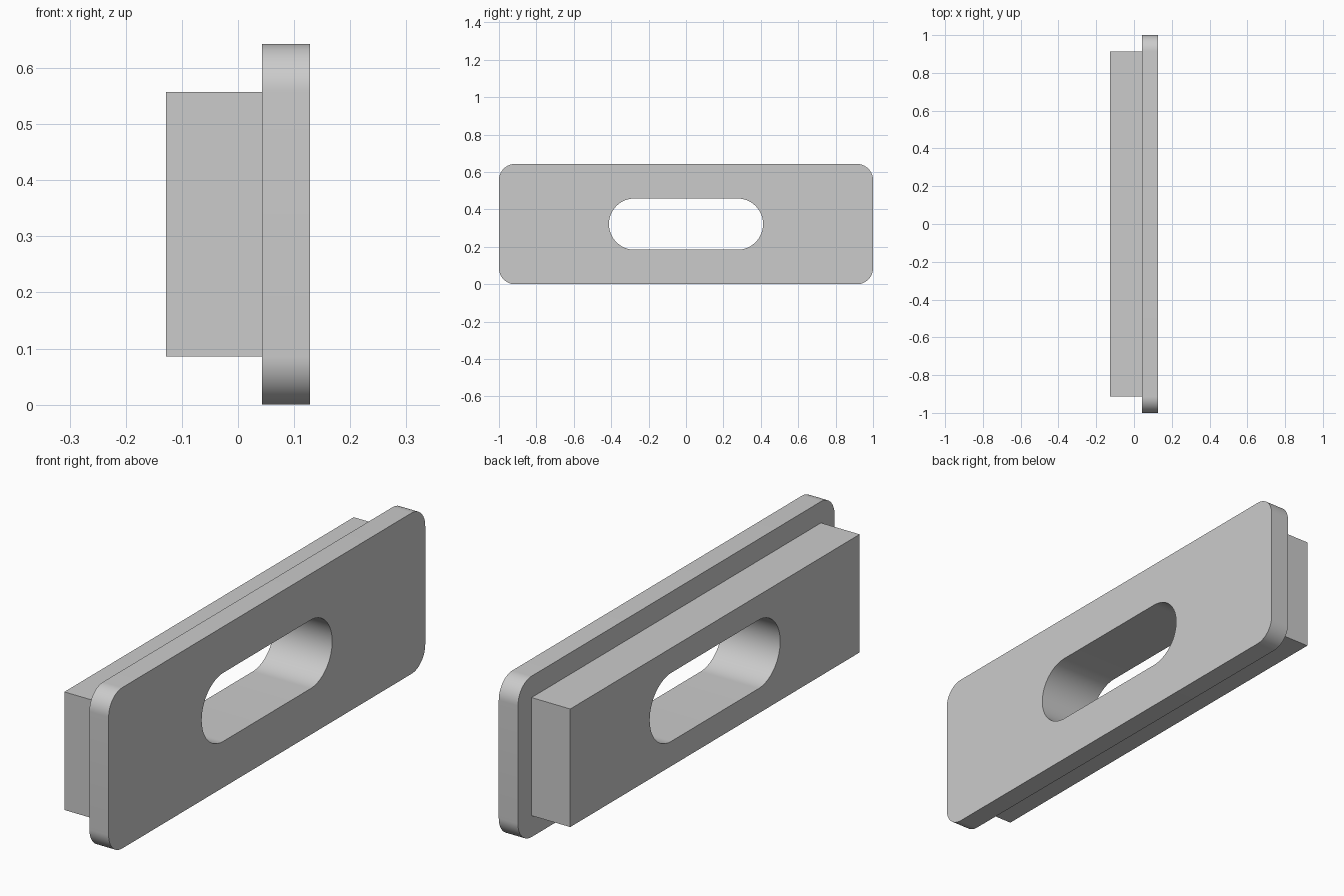
import bpy
import bmesh
from math import cos, sin, pi, radians
from mathutils import Vector

cube = bpy.data.objects.get("Cube")
if cube:
    bpy.data.objects.remove(cube, do_unlink=True)

MID_Z = 0.3215
BACK, STEP, FACE = -0.128, 0.043, 0.128

grey = bpy.data.materials.new("plain grey")
grey.use_nodes = True
colour = (0.6, 0.6, 0.6, 1)
grey.diffuse_color = colour
grey.node_tree.nodes["Principled BSDF"].inputs["Base Color"].default_value = colour


def rounded_prism(name, half_y, half_z, radius, x0, x1, steps=16):
    """Rounded rectangle in the YZ plane, extruded from x0 to x1."""
    bm = bmesh.new()
    verts = []
    for quarter, (sy, sz) in enumerate([(1, 1), (-1, 1), (-1, -1), (1, -1)]):
        for i in range(steps + 1 if radius else 1):
            a = (quarter + i / steps) * pi / 2
            y = sy * (half_y - radius) + radius * cos(a)
            z = sz * (half_z - radius) + radius * sin(a)
            verts.append(bm.verts.new((x0, y, MID_Z + z)))
    bm.faces.new(verts)
    bmesh.ops.remove_doubles(bm, verts=bm.verts[:], dist=1e-5)
    grown = bmesh.ops.extrude_face_region(bm, geom=bm.faces[:])["geom"]
    moved = [v for v in grown if isinstance(v, bmesh.types.BMVert)]
    bmesh.ops.translate(bm, verts=moved, vec=Vector((x1 - x0, 0, 0)))
    bmesh.ops.recalc_face_normals(bm, faces=bm.faces[:])
    mesh = bpy.data.meshes.new(name)
    bm.to_mesh(mesh)
    bm.free()
    mesh.materials.append(grey)
    obj = bpy.data.objects.new(name, mesh)
    bpy.context.collection.objects.link(obj)
    return obj


def combine(target, tool, operation):
    """Apply a boolean and discard the tool."""
    tool.hide_render = True
    mod = target.modifiers.new(operation.lower(), "BOOLEAN")
    mod.operation = operation
    mod.solver = "EXACT"
    mod.object = tool
    bpy.context.view_layer.objects.active = target
    bpy.ops.object.modifier_apply(modifier=mod.name)
    bpy.data.objects.remove(tool, do_unlink=True)


# Rounded flange with the square-edged block behind it
plate = rounded_prism("slotted_flange_plate", 1.0, MID_Z, 0.086, STEP, FACE)
block = rounded_prism("rear_block", 0.914, 0.236, 0, BACK, STEP + 0.02)
combine(plate, block, "UNION")

# Round-ended slot through both
slot = rounded_prism("slot_cutter", 0.412, 0.137, 0.137, BACK - 0.1, FACE + 0.1, 24)
combine(plate, slot, "DIFFERENCE")

bpy.ops.object.select_all(action="DESELECT")
plate.select_set(True)
bpy.context.view_layer.objects.active = plate
bpy.ops.object.shade_smooth_by_angle(angle=radians(30))
